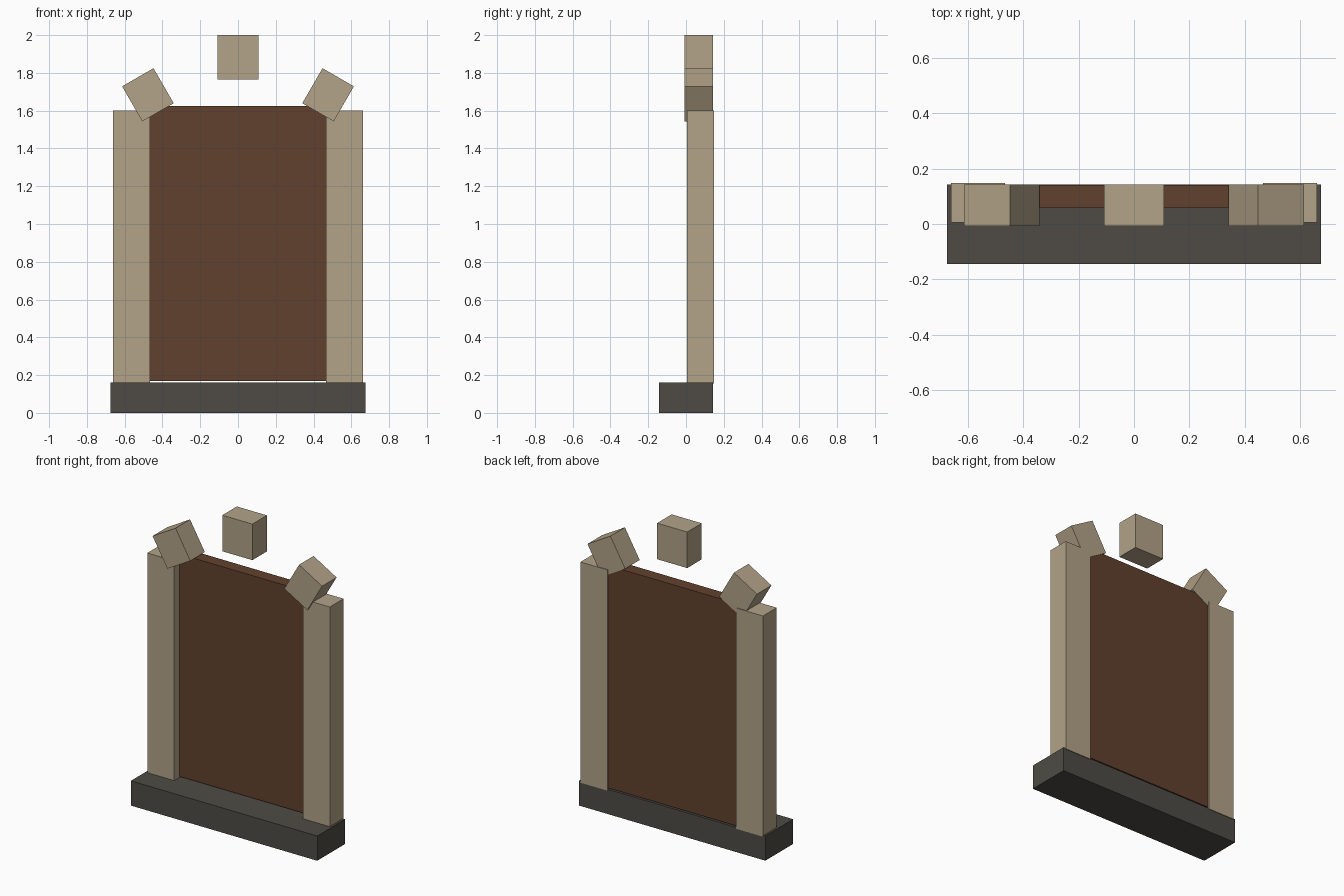
import bpy
from math import radians

if "Cube" in bpy.data.objects:
    bpy.data.objects.remove(bpy.data.objects["Cube"], do_unlink=True)


def material(name, r, g, b):
    """Flat material from 0-255 screen values, stored as linear."""
    col = [((c / 255 + 0.055) / 1.055) ** 2.4 for c in (r, g, b)] + [1]
    m = bpy.data.materials.new(name)
    m.use_nodes = True
    m.diffuse_color = col
    bsdf = m.node_tree.nodes["Principled BSDF"]
    bsdf.inputs["Base Color"].default_value = col
    bsdf.inputs["Roughness"].default_value = 0.9
    return m


def box(name, mat, x, y, z, tilt=0):
    """Box from (min, max) ranges, tilted about y through its centre."""
    ranges = (x, y, z)
    bpy.ops.mesh.primitive_cube_add(
        size=1, location=[(a + b) / 2 for a, b in ranges])
    ob = bpy.context.object
    ob.name = name
    ob.scale = [b - a for a, b in ranges]
    ob.rotation_euler.y = radians(tilt)
    ob.data.materials.append(mat)
    return ob


sandstone = material("sandstone", 178, 163, 136)
wood = material("brown wood", 97, 65, 46)
dark_stone = material("dark stone", 78, 75, 69)

# Doorstep and door panel
box("doorstep", dark_stone, (-0.675, 0.675), (-0.144, 0.143), (0, 0.162))
box("door_panel", wood, (-0.468, 0.468), (0.058, 0.14), (0.17, 1.626))

# Side posts and the tilted arch stones resting on them
for side, s in (("left", 1), ("right", -1)):
    post_x = sorted((s * 0.466, s * 0.661))
    box(side + "_post", sandstone, post_x, (0.006, 0.148), (0.155, 1.6))
    stone_x = sorted((s * 0.381, s * 0.573))
    box(side + "_arch_stone", sandstone, stone_x, (-0.007, 0.143),
        (1.577, 1.791), tilt=s * 30)

# Floating keystone
box("keystone", sandstone, (-0.109, 0.109), (-0.007, 0.143), (1.764, 2))
